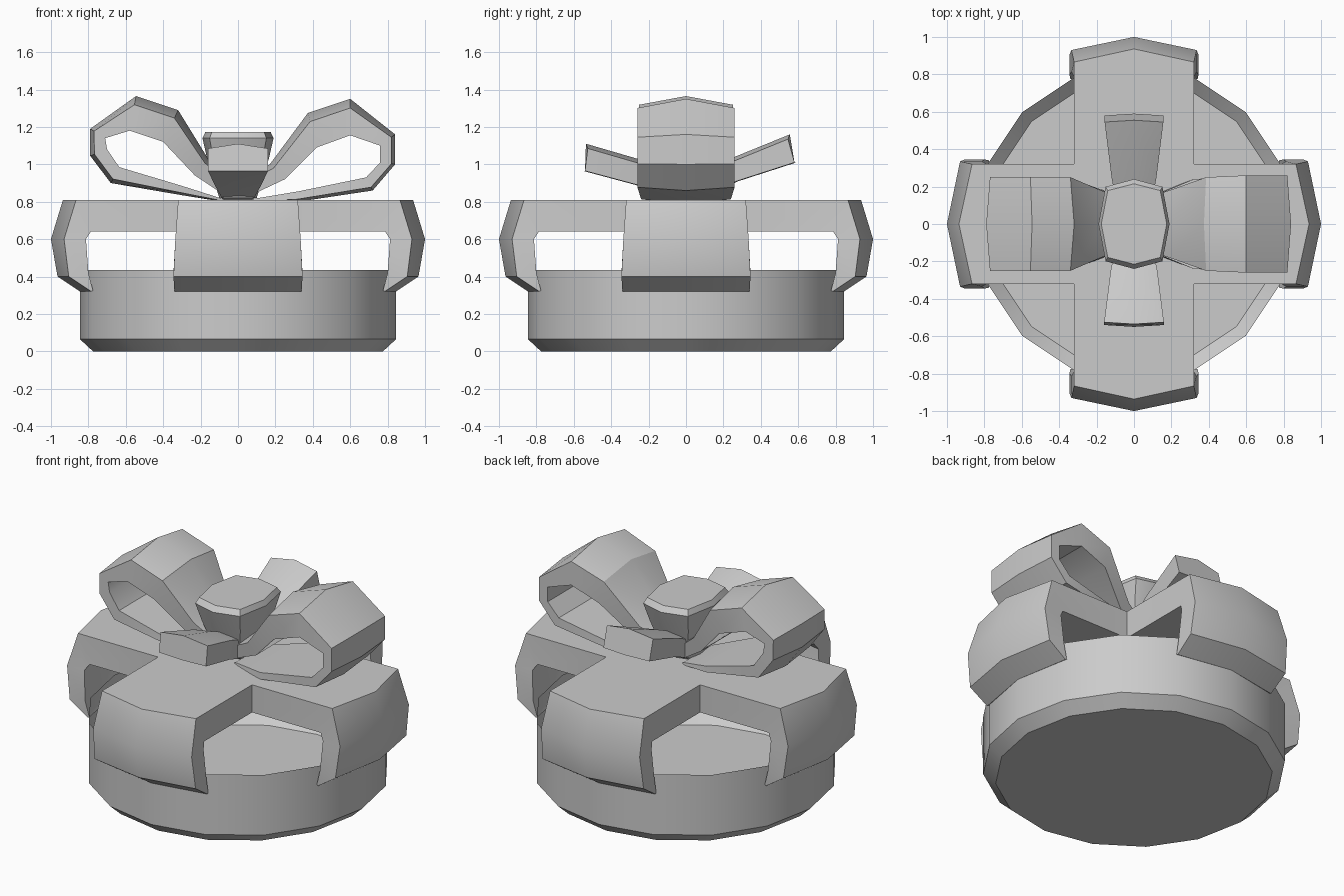
import bpy, bmesh
from math import sin, cos, pi, radians
from mathutils import Matrix

if "Cube" in bpy.data.objects:
    bpy.data.objects.remove(bpy.data.objects["Cube"])


def finish(name, bm):
    """Turn a bmesh into a named object with angle-based smoothing."""
    bmesh.ops.remove_doubles(bm, verts=bm.verts, dist=0.0005)
    me = bpy.data.meshes.new(name)
    bm.to_mesh(me)
    bm.free()
    ob = bpy.data.objects.new(name, me)
    bpy.context.collection.objects.link(ob)
    bpy.ops.object.select_all(action='DESELECT')
    ob.select_set(True)
    bpy.context.view_layer.objects.active = ob
    bpy.ops.object.shade_smooth_by_angle(angle=radians(30))
    return ob


def loft(bm, rings, cap_start=True, cap_end=True):
    rings = [[bm.verts.new(p) for p in r] for r in rings]
    n = len(rings[0])
    for a, b in zip(rings, rings[1:]):
        for i in range(n):
            j = (i + 1) % n
            bm.faces.new((a[i], a[j], b[j], b[i]))
    if cap_start:
        bm.faces.new(rings[0][::-1])
    if cap_end:
        bm.faces.new(rings[-1])


def strip(bm, rows, angle=0, cap_start=True):
    """Thick ribbon; rows hold edge-outer, mid-outer, edge-inner, mid-inner (x, z) and half width."""
    rot = Matrix.Rotation(angle, 3, 'Z')
    rings = []
    for eo, mo, ei, mi, w in rows:
        ring = [(eo[0], -w, eo[1]), (mo[0], 0, mo[1]), (eo[0], w, eo[1]),
                (ei[0], w, ei[1]), (mi[0], 0, mi[1]), (ei[0], -w, ei[1])]
        rings.append([rot @ Matrix.Translation(p).to_translation() for p in ring])
    loft(bm, rings, cap_start)


def fix(bm):
    bmesh.ops.remove_doubles(bm, verts=bm.verts, dist=0.0005)
    bmesh.ops.recalc_face_normals(bm, faces=bm.faces)
    return bm


# open round box with a chamfered bottom edge
bm = bmesh.new()
loft(bm, [[(r * cos(i * pi / 8), r * sin(i * pi / 8), z) for i in range(16)]
          for r, z in ((0.775, 0), (0.845, 0.065), (0.845, 0.435))], cap_end=False)
finish("box_base", bm)

# cross-shaped wrapping band: four arms around a square centre
ARM = [(.32, .81, .32, .64, .32, 0), (.866, .81, .787, .64, .32, .07),
       (.93, .60, .813, .60, .335, .07), (.905, .40, .80, .42, .345, .06),
       (.785, .32, .775, .325, .34, .06)]
bm = bmesh.new()
rows = [((ox, oz), (ox + d, oz), (ix, iz), (ix + d, iz), w) for ox, oz, ix, iz, w, d in ARM]
for k in range(4):
    strip(bm, rows, k * pi / 2, cap_start=False)
s = 0.32
square = [(s, -s), (s, 0), (s, s), (0, s), (-s, s), (-s, 0), (-s, -s), (0, -s)]
for z in (.81, .64):
    bm.faces.new([bm.verts.new((x, y, z)) for x, y in square])
finish("wrapping_band", fix(bm))

# bow loops: outer x, z, inner x, z, half width
RIGHT = [(.05, .93, .08, .84, .14), (.17, 1.0, .25, .92, .18), (.374, 1.275, .42, 1.09, .25),
         (.60, 1.35, .60, 1.155, .26), (.84, 1.16, .76, 1.10, .26), (.84, 1.0, .76, 1.01, .26),
         (.72, .86, .685, .93, .26), (.32, .80, .32, .855, .24), (.05, .795, .08, .815, .14)]
LEFT = [(.05, .93, .08, .84, .14), (.16, 1.03, .23, .94, .18), (.32, 1.29, .40, 1.12, .25),
        (.545, 1.365, .58, 1.18, .25), (.79, 1.19, .71, 1.14, .25), (.79, 1.045, .70, 1.08, .25),
        (.68, .90, .635, .985, .25), (.30, .835, .30, .885, .23), (.05, .795, .08, .815, .14)]
for name, table, angle in (("bow_loop_right", RIGHT, 0), ("bow_loop_left", LEFT, pi)):
    bm = bmesh.new()
    strip(bm, [((ox * .75 + ix * .25, oz * .75 + iz * .25), (ox, oz), (ix, iz), (ix, iz), w)
               for ox, oz, ix, iz, w in table], angle)
    finish(name, fix(bm))

# short ribbon tails at the front and back
BACK = [(.03, .93, .07, .81, .08), (.25, 1.03, .28, .91, .12), (.545, 1.15, .59, 1.01, .157)]
FRONT = [(.03, .93, .07, .81, .08), (.25, 1.02, .27, .89, .125), (.525, 1.10, .55, .965, .16)]
for name, table, angle in (("ribbon_tail_back", BACK, pi / 2), ("ribbon_tail_front", FRONT, -pi / 2)):
    bm = bmesh.new()
    strip(bm, [((ox, oz - .015), (ox + .01, oz + .01), (ix - .01, iz), (ix, iz), w)
               for ox, oz, ix, iz, w in table], angle)
    finish(name, fix(bm))

# faceted knot in the middle
bm = bmesh.new()
OCT = [(1, 0), (.8, .83), (0, 1), (-.8, .83), (-1, 0), (-.8, -.83), (0, -1), (.8, -.83)]
loft(bm, [[(x * a, y * b, z) for x, y in OCT] for a, b, z in
          ((.10, .12, .82), (.165, .20, 1.03), (.19, .24, 1.14), (.175, .215, 1.172))])
finish("bow_knot", fix(bm))
